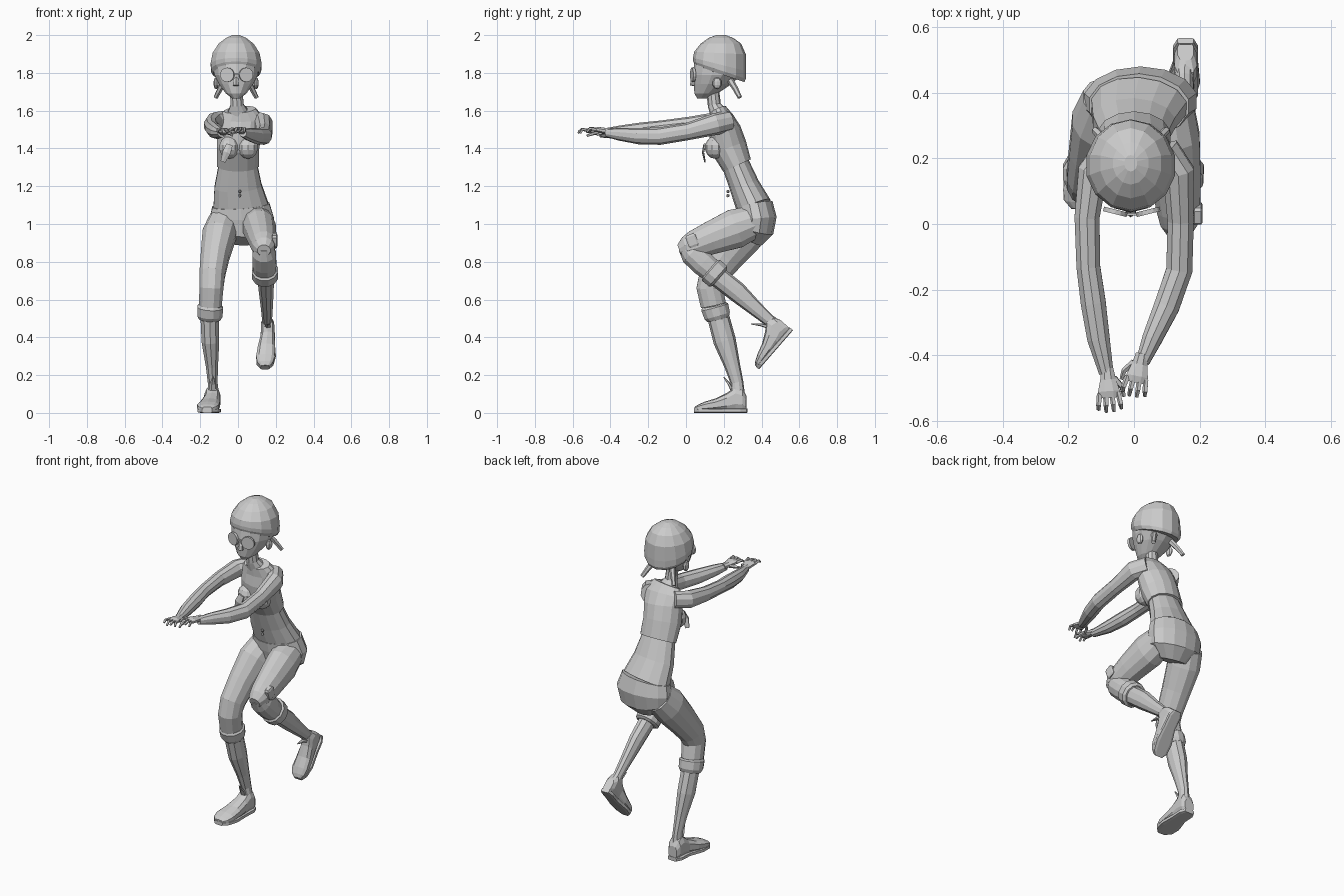
import bpy, bmesh
from math import sin, cos, pi, radians
from mathutils import Vector, Matrix


def finish(name, bm, mat=None):
    if mat:
        bm.transform(mat)
    bmesh.ops.recalc_face_normals(bm, faces=bm.faces)
    me = bpy.data.meshes.new(name)
    bm.to_mesh(me)
    bm.free()
    ob = bpy.data.objects.new(name, me)
    bpy.context.collection.objects.link(ob)
    return ob


def loft(name, secs, n=10, normals=None, sq=1.0, mat=None):
    """Loft elliptical sections (x, y, z, half width, half depth) along a path."""
    bm = bmesh.new()
    pts = [Vector(s[:3]) for s in secs]
    rings = []
    for i, s in enumerate(secs):
        t = Vector(normals[i]) if normals else pts[min(i + 1, len(pts) - 1)] - pts[max(i - 1, 0)]
        t.normalize()
        side = (Vector((1, 0, 0)) - t * t.x).normalized()
        deep = t.cross(side)
        ring = []
        for k in range(n):
            a = 2 * pi * (k + 0.5) / n
            c, d = cos(a), sin(a)
            c = abs(c) ** sq * (1 if c > 0 else -1)
            d = abs(d) ** sq * (1 if d > 0 else -1)
            ring.append(bm.verts.new(pts[i] + side * c * s[3] + deep * d * s[4]))
        rings.append(ring)
    for a, b in zip(rings, rings[1:]):
        for k in range(n):
            bm.faces.new((a[k], a[(k + 1) % n], b[(k + 1) % n], b[k]))
    bm.faces.new(rings[0])
    bm.faces.new(rings[-1])
    return finish(name, bm, mat)


def ball(name, loc, size, u=10, v=7):
    bm = bmesh.new()
    bmesh.ops.create_uvsphere(bm, u_segments=u, v_segments=v, radius=1)
    return finish(name, bm, Matrix.Translation(loc) @ Matrix.Diagonal((*size, 1)))


# Torso: hips, bare waist, cropped top, neck
loft("hips", [(.01, .345, .91, .09, .06), (.015, .37, .97, .165, .095), (.02, .375, 1.03, .175, .105),
              (.015, .36, 1.10, .155, .10)], 14)
loft("waist", [(.015, .36, 1.09, .15, .095), (.0, .31, 1.20, .128, .08), (.0, .265, 1.31, .105, .073),
               (.0, .25, 1.34, .10, .07)], 14)
loft("crop_top", [(.0, .27, 1.31, .113, .08), (.0, .225, 1.41, .115, .097), (.01, .205, 1.50, .12, .085),
                  (.015, .19, 1.56, .125, .062), (.01, .17, 1.605, .085, .045)], 14)
loft("neck", [(.0, .17, 1.59, .06, .045), (-.005, .15, 1.63, .037, .035), (-.01, .14, 1.72, .034, .034)])
for s in (-1, 1):
    ball("bust", (.003 + s * .05, .155, 1.405), (.055, .055, .06))
loft("front_tie", [(-.045, .10, 1.42, .02, .008), (-.06, .09, 1.38, .025, .006), (-.08, .10, 1.33, .015, .004)], 6)
for z in (1.15, 1.172):
    ball("navel_bead", (.01, .222, z), (.009, .009, .009), 6, 4)

# Head and cap
up = (0, 0, 1)
loft("head", [(-.01, .085, 1.665, .02, .025), (-.01, .105, 1.69, .055, .06), (-.01, .14, 1.74, .092, .10),
              (-.01, .165, 1.79, .118, .13), (-.01, .175, 1.86, .125, .13)], 14, [up] * 5)
loft("cap", [(-.01, .178, 1.795, .124, .138), (-.01, .178, 1.815, .136, .147), (-.01, .178, 1.845, .138, .145),
             (-.01, .18, 1.905, .127, .137), (-.01, .185, 1.955, .095, .107), (-.01, .185, 1.985, .055, .065),
             (-.01, .185, 2.0, .02, .025)], 14,
     [(0, .33, 1), (0, .33, 1), (0, .25, 1), (0, .05, 1), up, up, up])
loft("nose", [(-.01, .065, 1.80, .01, .015), (-.01, .045, 1.76, .016, .02), (-.01, .042, 1.735, .018, .022),
              (-.01, .07, 1.725, .01, .012)], 6, [up] * 4)
for s in (-1, 1):
    bm = bmesh.new()
    bmesh.ops.create_cone(bm, cap_ends=True, segments=14, radius1=.038, radius2=.038, depth=.014)
    finish("spectacle_lens", bm, Matrix.Translation((-.007 + s * .05, .037, 1.79)) @
           Matrix.Rotation(s * radians(14), 4, 'Z') @ Matrix.Rotation(pi / 2, 4, 'X'))
    ball("ear", (-.01 + s * .106, .165, 1.745), (.014, .025, .032), 8, 5)
    loft("pigtail", [(-.01 + s * .06, .235, 1.76, .018, .018), (-.01 + s * .085, .262, 1.715, .015, .015),
                     (-.01 + s * .108, .285, 1.67, .012, .012)], 6)
bm = bmesh.new()
bmesh.ops.create_cube(bm, size=1)
finish("spectacle_bridge", bm, Matrix.Translation((-.007, .03, 1.795)) @ Matrix.Diagonal((.03, .008, .008, 1)))


# Arms and hands
def hand(w, yaw, flip):
    m = Matrix.Translation(w) @ Matrix.Rotation(radians(yaw), 4, 'Z')
    loft("palm", [(0, .02, 0, .02, .018), (0, -.015, .003, .026, .017), (0, -.05, .01, .036, .015),
                  (0, -.068, .008, .034, .012)], 8, mat=m)
    for i in range(4):
        x = -.028 + i * .0187
        drop = .012 + .008 * (i % 2)
        reach = .115 - .008 * abs(i - 1.5)
        loft("finger", [(x, -.055, .01, .009, .009), (x * 1.2, -.09, .016, .008, .008),
                        (x * 1.25, -reach, .016 - drop, .006, .006)], 5, mat=m)
    loft("thumb", [(flip * .018, -.01, .0, .011, .01), (flip * .042, -.04, -.008, .009, .009),
                   (flip * .045, -.068, -.018, .006, .006)], 5, mat=m)


loft("right_arm", [(-.075, .225, 1.55, .05, .05), (-.125, .16, 1.54, .048, .052), (-.143, .02, 1.525, .04, .043),
                   (-.139, -.13, 1.51, .038, .038), (-.124, -.24, 1.495, .04, .042),
                   (-.108, -.35, 1.485, .036, .036), (-.084, -.455, 1.48, .023, .022)])
loft("left_arm", [(.09, .225, 1.545, .05, .055), (.135, .16, 1.53, .05, .058), (.142, .01, 1.49, .042, .046),
                  (.138, -.14, 1.465, .042, .046), (.10, -.25, 1.465, .041, .043),
                  (.055, -.35, 1.475, .032, .034), (.026, -.42, 1.482, .022, .022)])
hand((-.08, -.46, 1.485), 4, 1)
hand((.02, -.415, 1.49), -12, -1)

# Standing leg: trousers, cuff, shin
loft("right_thigh", [(-.075, .375, 1.01, .085, .09), (-.10, .31, .94, .092, .105), (-.122, .22, .83, .078, .092),
                     (-.137, .145, .73, .07, .08), (-.141, .125, .66, .066, .072),
                     (-.146, .145, .57, .062, .07)], 12)
loft("right_cuff", [(-.146, .150, .57, .062, .068), (-.147, .152, .56, .071, .076), (-.149, .165, .515, .069, .072),
                    (-.15, .17, .495, .058, .06)], 12)
loft("right_shin", [(-.15, .165, .53, .052, .058), (-.146, .205, .38, .049, .06), (-.138, .245, .25, .034, .042),
                    (-.134, .27, .16, .027, .034), (-.13, .275, .09, .032, .038)])

# Raised leg
loft("left_thigh", [(.095, .38, 1.02, .085, .085), (.115, .26, .975, .088, .108), (.128, .13, .925, .078, .09),
                    (.135, .045, .89, .068, .078), (.137, .0, .873, .058, .062), (.137, -.035, .86, .035, .032)], 12)
loft("left_knee", [(.137, -.01, .885, .045, .04), (.138, .03, .845, .064, .066), (.14, .09, .79, .065, .068),
                   (.142, .15, .74, .06, .062)], 12)
loft("left_cuff", [(.142, .125, .762, .06, .062), (.142, .133, .755, .071, .076), (.144, .17, .722, .071, .074),
                   (.144, .178, .715, .058, .06)], 12)
loft("left_shin", [(.146, .15, .735, .048, .055), (.15, .27, .64, .04, .054), (.153, .37, .55, .032, .04),
                   (.154, .44, .49, .027, .032), (.155, .48, .46, .032, .034)])
bm = bmesh.new()
bmesh.ops.create_cube(bm, size=1)
bmesh.ops.bevel(bm, geom=list(bm.edges), offset=.15, segments=1, affect='EDGES')
finish("knee_patch", bm, Matrix.Translation((.194, .032, .912)) @ Matrix.Rotation(radians(20), 4, 'X')
       @ Matrix.Diagonal((.03, .055, .07, 1)))


# Shoes: local heel at origin, toe toward -y
def shoe(m):
    loft("shoe", [(0, 0, .05, .03, .04), (0, -.02, .068, .042, .06), (0, -.055, .075, .043, .067),
                  (0, -.10, .058, .045, .05), (-.008, -.16, .043, .055, .035), (-.014, -.22, .034, .06, .026),
                  (-.016, -.255, .027, .05, .018), (-.016, -.275, .022, .028, .01)], 10, [(0, -1, 0)] * 8, .75, m)
    loft("sole", [(0, .003, .012, .03, .012), (0, -.03, .012, .046, .012), (0, -.10, .012, .046, .012),
                  (-.01, -.19, .012, .063, .012), (-.016, -.25, .012, .054, .012),
                  (-.016, -.277, .012, .028, .012)], 8, [(0, -1, 0)] * 6, .4, m)
    loft("shoe_tongue", [(0, -.065, .10, .022, .012), (.004, -.09, .15, .018, .008),
                         (.008, -.12, .19, .004, .003)], 5, mat=m)


shoe(Matrix.Translation((-.133, .32, 0)) @ Matrix.Rotation(radians(-3), 4, 'Z'))
shoe(Matrix.Translation((.157, .565, .435)) @ Matrix.Rotation(radians(49), 4, 'X') @ Matrix.Diagonal((.85, .98, 1, 1)))
